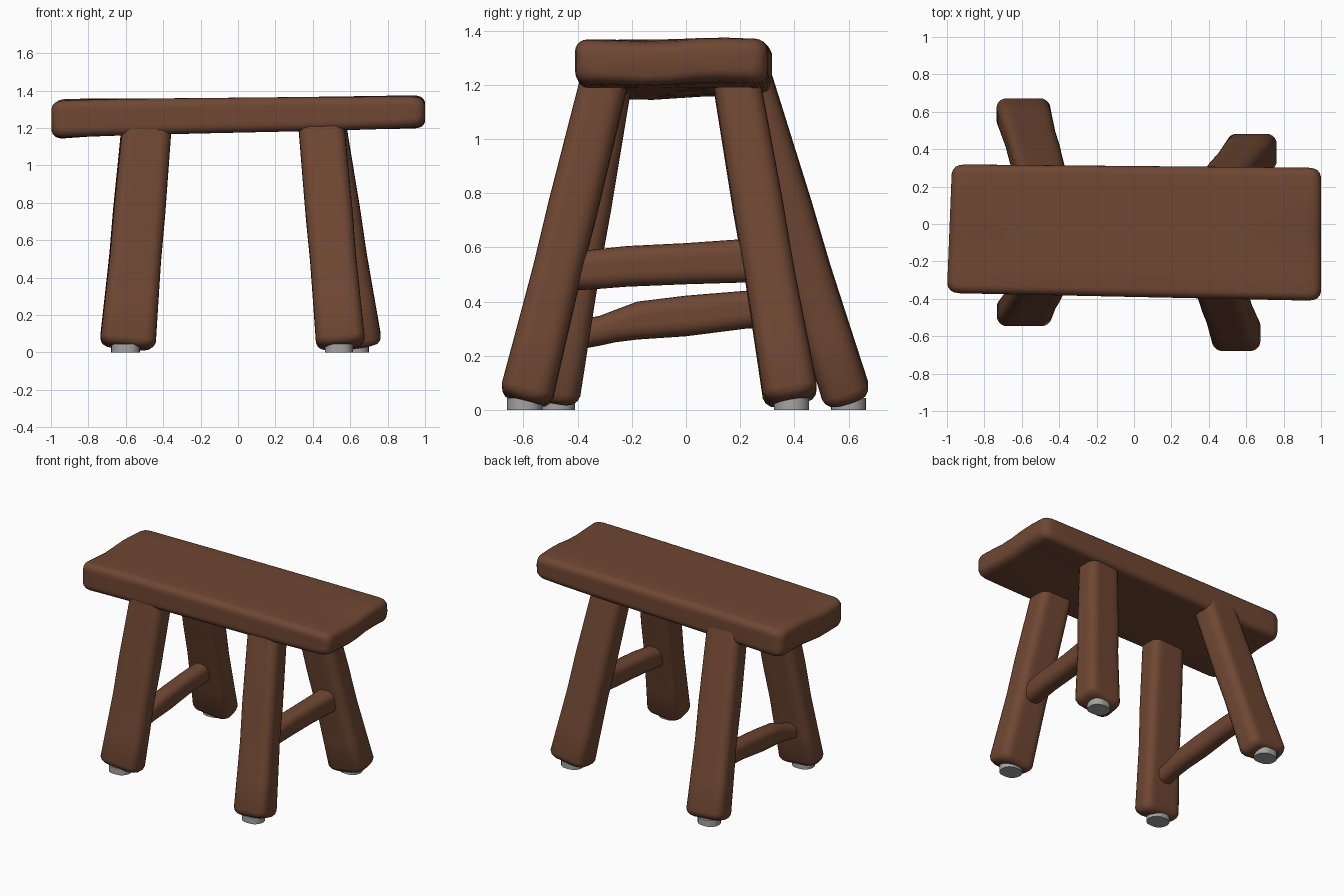
import bpy, bmesh, math
from mathutils import Vector

if "Cube" in bpy.data.objects:
    bpy.data.objects.remove(bpy.data.objects["Cube"])


def material(name, rgb):
    m = bpy.data.materials.new(name)
    m.diffuse_color = (*rgb, 1)
    m.use_nodes = True
    m.node_tree.nodes["Principled BSDF"].inputs["Base Color"].default_value = m.diffuse_color
    return m


BROWN = material("brown wood", (0.16, 0.063, 0.033))
GREY = material("grey foot pad", (0.38, 0.37, 0.36))


def rounded_rect(a, b, r, cuts=6):
    """Outline of a rounded rectangle with half sizes a, b."""
    r = min(r, a * 0.95, b * 0.95)
    pts = []
    for k, (sx, sy) in enumerate([(1, 1), (-1, 1), (-1, -1), (1, -1)]):
        for i in range(6):
            t = math.pi / 2 * (k + i / 5)
            pts.append((sx * (a - r) + r * math.cos(t), sy * (b - r) + r * math.sin(t)))
        # extra points along the flat side that follows this corner
        p = pts[-1]
        nx, ny = [(-1, 1), (-1, -1), (1, -1), (1, 1)][k]
        q = [(nx * (a - r), b), (-a, ny * (b - r)), (nx * (a - r), -b), (a, ny * (b - r))][k]
        for i in range(1, cuts):
            f = i / cuts
            pts.append((p[0] + (q[0] - p[0]) * f, p[1] + (q[1] - p[1]) * f))
    return pts


def loft(name, stations, U, V, r, mat, warp=None):
    """Skin rounded rectangles (centre, half u, half v) placed along a path."""
    bm = bmesh.new()
    U, V = Vector(U), Vector(V)
    rings = []
    for c, a, b in stations:
        ring = []
        for u, v in rounded_rect(a, b, r):
            p = Vector(c) + U * u + V * v
            ring.append(bm.verts.new(warp(p) if warp else p))
        rings.append(ring)
    n = len(rings[0])
    for A, B in zip(rings, rings[1:]):
        for i in range(n):
            j = (i + 1) % n
            bm.faces.new((A[i], A[j], B[j], B[i]))
    bm.faces.new(rings[0])
    bm.faces.new(rings[-1])
    bmesh.ops.recalc_face_normals(bm, faces=bm.faces)
    me = bpy.data.meshes.new(name)
    bm.to_mesh(me)
    bm.free()
    me.materials.append(mat)
    ob = bpy.data.objects.new(name, me)
    bpy.context.collection.objects.link(ob)
    bpy.context.view_layer.objects.active = ob
    ob.select_set(True)
    bpy.ops.object.shade_smooth_by_angle(angle=math.radians(45))
    ob.select_set(False)
    return ob


# seat: thick plank, slightly tapered and tilted, with worn ends
def seat_warp(p):
    p.x += 0.04 * max(0, -p.x) * (p.y + 0.36)
    p.z -= 0.018 * math.exp(-((p.y + 0.1) / 0.13) ** 2) * abs(p.x) ** 8
    p.z += 0.006 * math.sin(9 * p.y + 1) * abs(p.x) ** 3
    return p


seat = []
ends = [(1.0, 0.05), (0.994, 0.03), (0.98, 0.013), (0.96, 0.004), (0.93, 0)]
xs = [(-x, i) for x, i in ends] + [(x / 10, 0) for x in range(-8, 9, 2)] + ends[::-1]
for x, inset in xs:
    bottom = 1.175 + 0.022 * x + (0.015 * x ** 4 if x > 0 else 0)
    top = 1.362 + 0.01 * x
    seat.append(((x, -0.04 - 0.015 * x, (top + bottom) / 2),
                 0.35 + 0.006 * x - inset, (top - bottom) / 2 - inset * 0.8))
loft("seat", seat, (0, 1, 0), (0, 0, 1), 0.045, BROWN, seat_warp)

# legs: splayed tapered posts; bottom (x, y, hx, hy), top (x, y, hx, hy)
LEGS = {
    "front_right": ((0.55, -0.595, 0.13, 0.095), (0.445, -0.30, 0.122, 0.085)),
    "back_right": ((0.635, 0.39, 0.135, 0.10), (0.455, 0.185, 0.12, 0.085)),
    "front_left": ((-0.59, -0.475, 0.148, 0.078), (-0.485, -0.285, 0.13, 0.085)),
    "back_left": ((-0.595, 0.60, 0.145, 0.085), (-0.49, 0.23, 0.13, 0.083)),
}
Z0, Z1 = 0.03, 1.22
for place, (lo, hi) in LEGS.items():
    h = Z1 - Z0
    dx, dy = (lo[0] - hi[0]) / h, (lo[1] - hi[1]) / h
    stations = []
    for t, inset in [(0, 0.04), (0.006, 0.02), (0.018, 0.007), (0.035, 0), (0.2, 0.002),
                     (0.4, 0.004), (0.6, 0), (0.8, 0), (1, 0)]:
        x, y, a, b = (l + (k - l) * t for l, k in zip(lo, hi))
        stations.append(((x, y, Z0 + h * t), a - inset, b - inset))
    loft(place + "_leg", stations, (1, 0, dx), (0, 1, dy), 0.055, BROWN)
    # grey pad under the leg
    pad = [((lo[0] - 0.01, lo[1], z), 0.075, 0.065) for z in (0, 0.045)]
    loft(place + "_foot_pad", pad, (1, 0, 0), (0, 1, 0), 0.06, GREY)

# stretchers: path points (x, y, z, half width, half height)
STRETCHERS = {
    "right_stretcher": [(0.515, -0.46, 0.51, 0.06, 0.07), (0.52, -0.36, 0.517, 0.065, 0.073),
                        (0.53, -0.22, 0.53, 0.065, 0.075), (0.54, 0, 0.54, 0.065, 0.076),
                        (0.555, 0.2, 0.55, 0.068, 0.08), (0.56, 0.3, 0.555, 0.07, 0.085)],
    "left_stretcher": [(-0.57, -0.44, 0.27, 0.065, 0.055), (-0.57, -0.32, 0.292, 0.06, 0.055),
                       (-0.57, -0.26, 0.31, 0.06, 0.06), (-0.57, -0.18, 0.33, 0.06, 0.07),
                       (-0.57, 0, 0.347, 0.06, 0.075), (-0.57, 0.22, 0.37, 0.06, 0.07),
                       (-0.57, 0.5, 0.385, 0.06, 0.07)],
}
for name, path in STRETCHERS.items():
    loft(name, [((x, y, z), a, b) for x, y, z, a, b in path], (1, 0, 0), (0, 0, 1), 0.05, BROWN)
